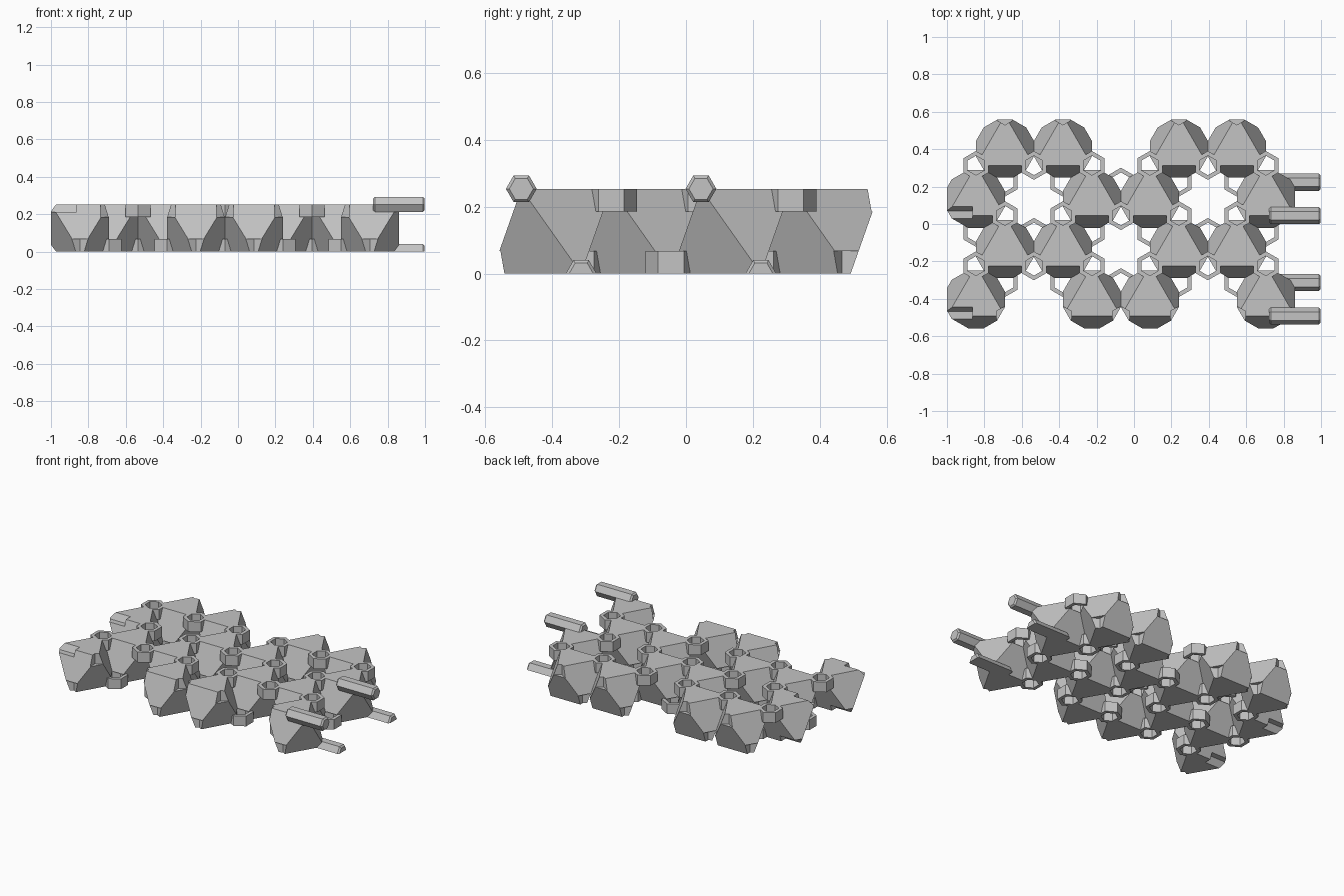
import bpy, bmesh
from math import sin, cos, pi, sqrt
from mathutils import Vector

cube = bpy.data.objects.get("Cube")
if cube:
    bpy.data.objects.remove(cube, do_unlink=True)

EDGE = 0.31                      # octahedron edge = lattice pitch
HEIGHT = EDGE * sqrt(2 / 3)
ROW = EDGE * sqrt(3) / 2
REACH = EDGE / sqrt(3)           # cell centre to vertex, seen from above
SOCKET = 0.068                   # socket and ring depth
BORE, RING = 0.052, 0.077
ROD = 0.046
MID = -0.07                      # x of the lattice centre

grey = bpy.data.materials.new("plain_grey")
grey.use_nodes = True
colour = (0.55, 0.55, 0.55, 1)
grey.diffuse_color = colour
grey.node_tree.nodes["Principled BSDF"].inputs["Base Color"].default_value = colour


def make(name, bm):
    bmesh.ops.recalc_face_normals(bm, faces=bm.faces)
    mesh = bpy.data.meshes.new(name)
    bm.to_mesh(mesh)
    bm.free()
    mesh.materials.append(grey)
    ob = bpy.data.objects.new(name, mesh)
    bpy.context.collection.objects.link(ob)
    return ob


def hexagon(bm, centre, radius, along_x):
    pts = []
    for k in range(6):
        if along_x:
            off = Vector((0, cos(k * pi / 3), sin(k * pi / 3)))
        else:
            off = Vector((cos(k * pi / 3 + pi / 6), sin(k * pi / 3 + pi / 6), 0))
        pts.append(bm.verts.new(Vector(centre) + off * radius))
    return pts


def bridge(bm, a, b):
    for k in range(6):
        n = (k + 1) % 6
        bm.faces.new((a[k], a[n], b[n], b[k]))


def prism(bm, sections, along_x=False):
    """Closed hexagonal solid through a list of (centre, radius)."""
    loops = [hexagon(bm, c, r, along_x) for c, r in sections]
    for a, b in zip(loops, loops[1:]):
        bridge(bm, a, b)
    bm.faces.new(loops[0][::-1])
    bm.faces.new(loops[-1])


def cell_corners(x, y):
    """The three upper and three lower vertices of one cell."""
    out = []
    for k in range(6):
        a = pi / 6 + k * pi / 3
        out.append(Vector((x + REACH * cos(a), y + REACH * sin(a),
                           HEIGHT if k % 2 else 0)))
    return out


# Honeycomb layout: every third cell is left out
cells = []
for row in range(4):
    y = (1.5 - row) * ROW
    steps = (-2, -1, 1, 2) if row % 2 == 0 else (-2.5, -0.5, 0.5, 2.5)
    cells += [(MID + s * EDGE, y) for s in steps]

left_x, right_x = MID - 3 * EDGE, MID + 3 * EDGE
shared = {}

# Truncated octahedral cells
for x, y in cells:
    bm = bmesh.new()
    corners = cell_corners(x, y)
    for c in corners:
        bm.verts.new(c)
    bmesh.ops.convex_hull(bm, input=bm.verts)
    bmesh.ops.dissolve_limit(bm, angle_limit=0.01, verts=bm.verts, edges=bm.edges)
    cell = make("cell", bm)

    cut = bmesh.new()
    for c in corners:
        if abs(c.x - right_x) < 0.01:
            continue                                   # a rod sits here
        if abs(c.x - left_x) < 0.01:                   # groove for a rod
            prism(cut, [((c.x - 0.1, c.y, c.z), ROD + 0.002),
                        ((c.x + 0.137, c.y, c.z), ROD + 0.002)], True)
            continue
        lo, hi = (-0.05, SOCKET) if c.z < 0.1 else (HEIGHT - SOCKET, HEIGHT + 0.05)
        prism(cut, [((c.x, c.y, lo), BORE), ((c.x, c.y, hi), BORE)])
        key = (round(c.x, 2), round(c.y, 2), c.z > 0.1)
        shared.setdefault(key, []).append(c)
    cutter = make("socket_cutter", cut)
    cutter.hide_render = True
    mod = cell.modifiers.new("sockets", 'BOOLEAN')
    mod.operation = 'DIFFERENCE'
    mod.solver = 'EXACT'
    mod.object = cutter
    bpy.context.view_layer.objects.active = cell
    bpy.ops.object.modifier_apply(modifier=mod.name)
    bpy.data.objects.remove(cutter, do_unlink=True)

# Hexagonal rings joining neighbouring cells
for users in shared.values():
    c = users[0]
    if len(users) < 2 or abs(c.y) > 1.6 * ROW:
        continue
    lo = 0 if c.z < 0.1 else HEIGHT - SOCKET
    bm = bmesh.new()
    loops = [hexagon(bm, (c.x, c.y, z), r, False)
             for z, r in ((lo, BORE), (lo, RING), (lo + SOCKET, RING), (lo + SOCKET, BORE))]
    for k in range(4):
        bridge(bm, loops[k], loops[(k + 1) % 4])
    make("joining_ring", bm)

# Side rods with chamfered ends; the lower ones are cut flat underneath
for x, y in cells:
    for c in cell_corners(x, y):
        if abs(c.x - right_x) > 0.01:
            continue
        bm = bmesh.new()
        half, bevel = 0.138, 0.01
        prism(bm, [((c.x + d, c.y, c.z), r) for d, r in
                   ((-half, ROD - bevel), (bevel - half, ROD),
                    (half - bevel, ROD), (half, ROD - bevel))], True)
        if c.z < 0.1:
            cutres = bmesh.ops.bisect_plane(
                bm, geom=bm.verts[:] + bm.edges[:] + bm.faces[:], dist=1e-5,
                plane_co=(0, 0, 0), plane_no=(0, 0, -1), clear_outer=True)
            bmesh.ops.holes_fill(bm, edges=[e for e in bm.edges if e.is_boundary])
        make("upper_rod" if c.z > 0.1 else "lower_rod", bm)
